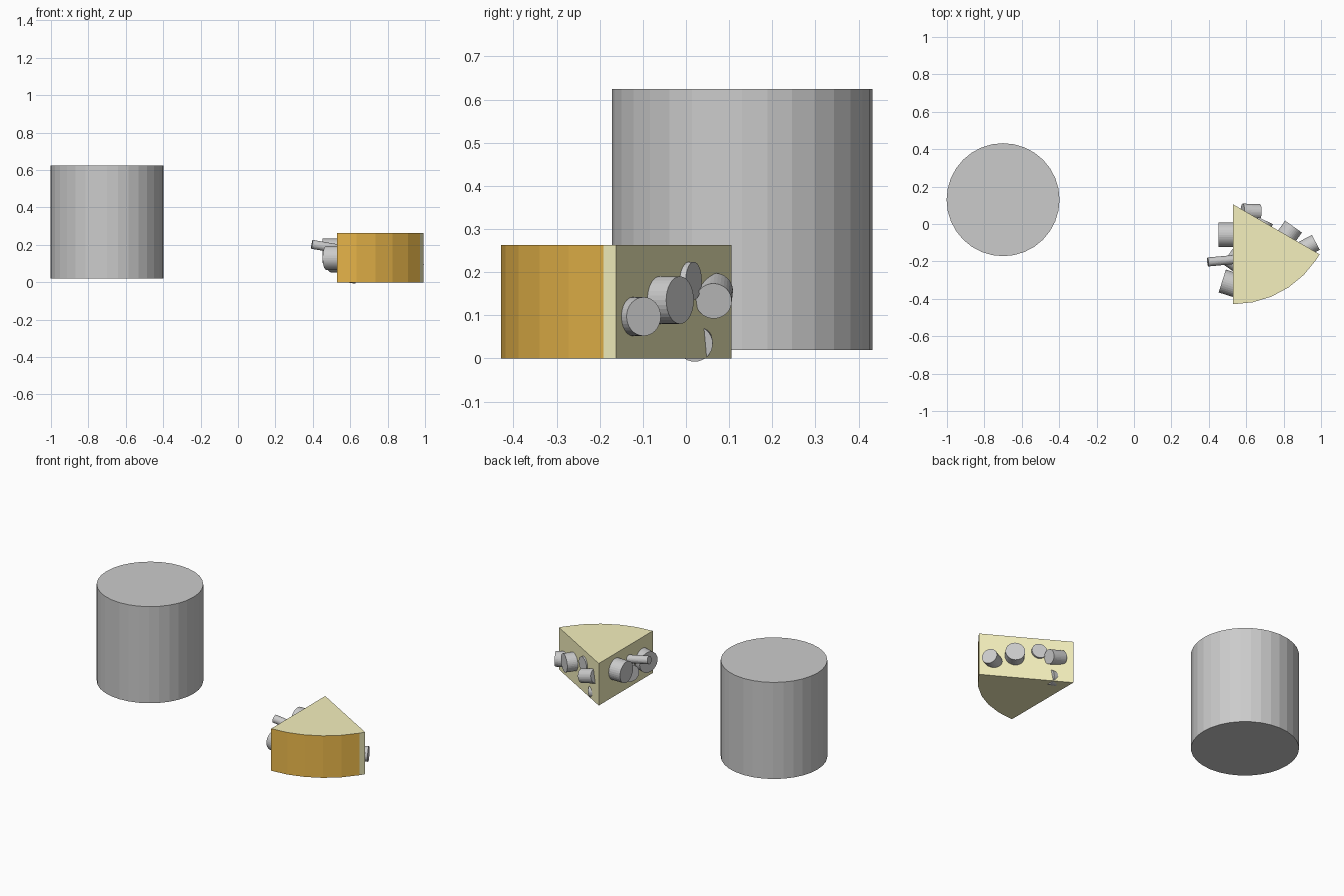
import bpy, bmesh, math
from mathutils import Vector

if "Cube" in bpy.data.objects:
    bpy.data.objects.remove(bpy.data.objects["Cube"])


def material(name, rgb):
    m = bpy.data.materials.new(name)
    m.diffuse_color = (*rgb, 1)
    m.use_nodes = True
    m.node_tree.nodes["Principled BSDF"].inputs["Base Color"].default_value = m.diffuse_color
    return m


def cylinder(name, cap, axis, radius, length, sides=32):
    """Cylinder whose outer cap sits at 'cap', running back along -axis."""
    axis = Vector(axis).normalized()
    centre = Vector(cap) - axis * length / 2
    bpy.ops.mesh.primitive_cylinder_add(
        vertices=sides, radius=radius, depth=length, location=centre,
        rotation=axis.to_track_quat('Z', 'Y').to_euler())
    ob = bpy.context.object
    ob.name = name
    return ob


# Large standing drum
cylinder("drum", (-0.7, 0.13, 0.624), (0, 0, 1), 0.302, 0.604)

# Cheese wedge: a 60 degree slice of a 32-sided wheel
APEX, R, H = Vector((0.53, 0.105, 0)), 0.534, 0.263
angles = [-90 + 11.25 * i for i in range(6)] + [-30]
bm = bmesh.new()
outline = [APEX] + [APEX + R * Vector((math.cos(math.radians(a)),
                                       math.sin(math.radians(a)), 0))
                    for a in angles]
base = bm.faces.new([bm.verts.new(p) for p in outline])
ext = bmesh.ops.extrude_face_region(bm, geom=[base])
bmesh.ops.translate(bm, vec=(0, 0, H),
                    verts=[v for v in ext["geom"] if isinstance(v, bmesh.types.BMVert)])
bmesh.ops.recalc_face_normals(bm, faces=bm.faces)

# Orange rind on the full-width arc faces, the last sliver stays yellow
for f in bm.faces:
    c = f.calc_center_median() - APEX
    ang = math.degrees(math.atan2(c.y, c.x))
    on_arc = abs(f.normal.z) < 0.1 and c.xy.length > R * 0.9
    f.material_index = 1 if on_arc and ang < -33.75 else 0
mesh = bpy.data.meshes.new("cheese_wedge")
bm.to_mesh(mesh)
bm.free()
mesh.materials.append(material("cheese", (0.91, 0.87, 0.51)))
mesh.materials.append(material("rind", (0.83, 0.48, 0.07)))
bpy.context.collection.objects.link(bpy.data.objects.new("cheese_wedge", mesh))

# Pegs on the two cut faces: outer cap, axis, radius, length
pegs = [
    # back-right face
    ((0.972, -0.098, 0.097), (0.88, 0.47, 0), 0.045, 0.10),
    ((0.853, -0.014, 0.135), (0.58, 0.81, 0), 0.055, 0.12),
    ((0.703, 0.018, 0.180), (0.42, 0.90, 0), 0.044, 0.09),
    ((0.672, 0.064, 0.133), (0.95, -0.03, -0.25), 0.042, 0.095),
    ((0.634, 0.020, 0.034), (0.97, 0, -0.15), 0.042, 0.05),
    # left face
    ((0.452, -0.058, 0.168), (-1, 0, 0), 0.065, 0.12),
    ((0.395, -0.203, 0.203), (-0.98, -0.09, 0.17), 0.024, 0.18),
    ((0.472, -0.305, 0.130), (-0.95, 0.30, 0), 0.064, 0.12),
    ((0.502, -0.170, 0.103), (-0.82, 0.57, 0), 0.052, 0.09),
]
for i, p in enumerate(pegs):
    cylinder(f"hole_peg_{i + 1}", *p)
